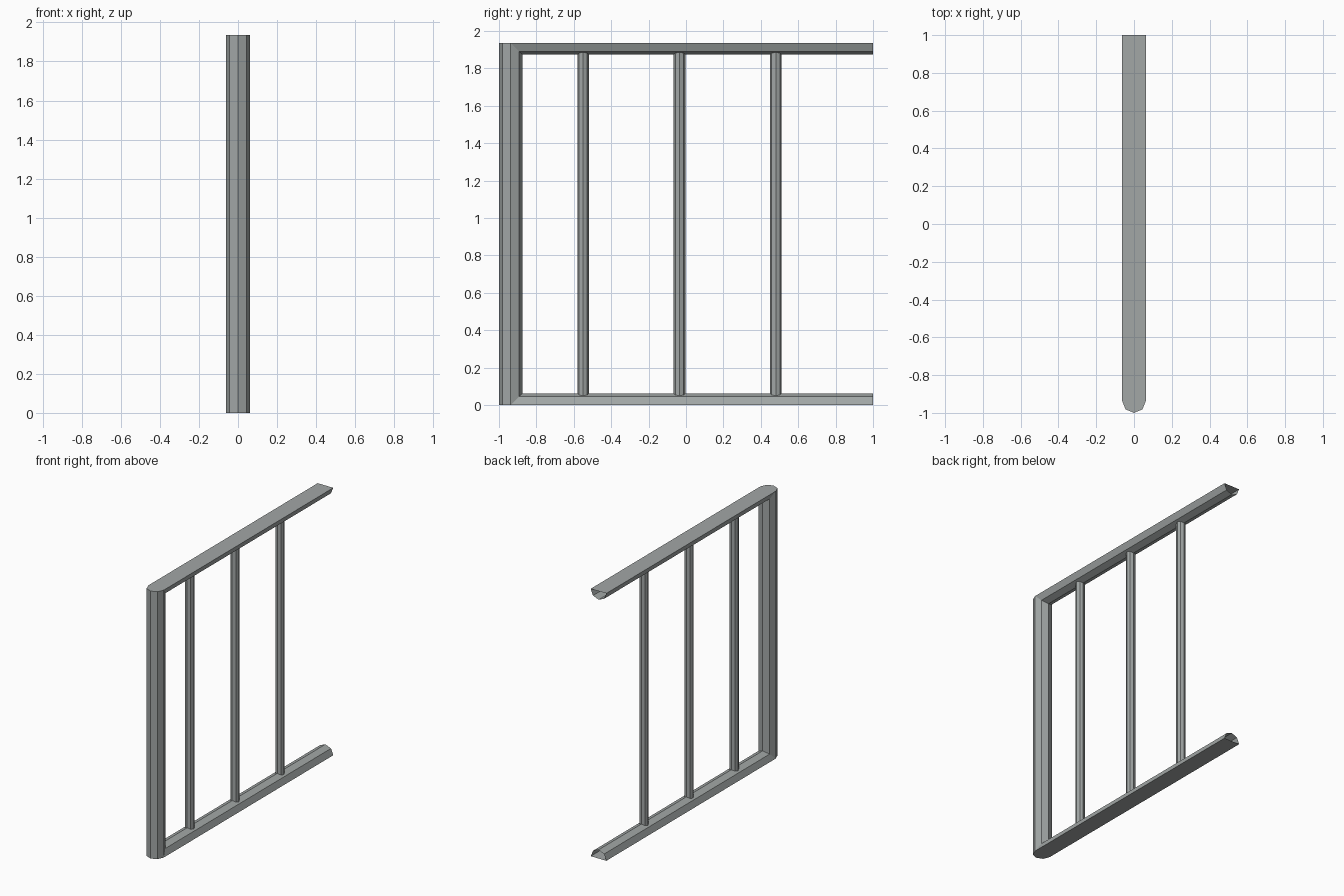
import bpy, bmesh, math

if "Cube" in bpy.data.objects:
    bpy.data.objects.remove(bpy.data.objects["Cube"])

R = 0.0625           # tube radius
H = 1.935            # overall height
Y0 = -1 + R          # post axis
END = 1.0            # open end of the rails

metal = bpy.data.materials.new("grey metal")
metal.diffuse_color = (0.36, 0.385, 0.38, 1)
metal.use_nodes = True
metal.node_tree.nodes["Principled BSDF"].inputs["Base Color"].default_value = metal.diffuse_color


def finish(bm, name):
    bmesh.ops.remove_doubles(bm, verts=bm.verts, dist=1e-5)
    bmesh.ops.recalc_face_normals(bm, faces=bm.faces)
    mesh = bpy.data.meshes.new(name)
    bm.to_mesh(mesh)
    bm.free()
    mesh.materials.append(metal)
    obj = bpy.data.objects.new(name, mesh)
    bpy.context.collection.objects.link(obj)
    return obj


def strip(bm, rows):
    """Join rows of vertices with quads."""
    for a, b in zip(rows, rows[1:]):
        for i in range(len(a) - 1):
            bm.faces.new((a[i], a[i + 1], b[i + 1], b[i]))


# Half octagon as (x, depth) pairs
half = [(R * math.cos(a), R * math.sin(a)) for a in (math.pi * i / 4 for i in range(5))]

# Frame: inner half-round sweeps along both rails and the post with mitred corners
bm = bmesh.new()
rows = []
for x, t in half:
    path = [(END, t), (Y0 + t, t), (Y0 + t, H - t), (END, H - t)]
    rows.append([bm.verts.new((x, y, z)) for y, z in path])
strip(bm, rows)

# Outer half of the post
strip(bm, [[bm.verts.new((x, Y0 - t, z)) for z in (0, H)] for x, t in half])

# Flat underside and flat top, rounded at the post
for z in (0, H):
    outline = [(x, Y0 - t) for x, t in half] + [(-R, END), (R, END)]
    bm.faces.new([bm.verts.new((x, y, z)) for x, y in outline])
finish(bm, "rail_frame")

# Balusters between the rails
r = 0.031
for n, y in enumerate((-0.55, -0.035, 0.48)):
    bm = bmesh.new()
    bmesh.ops.create_cone(bm, cap_ends=True, segments=8, radius1=r, radius2=r, depth=H - 0.1)
    bmesh.ops.translate(bm, verts=bm.verts, vec=(0, y, H / 2))
    finish(bm, f"baluster_{n + 1}")
